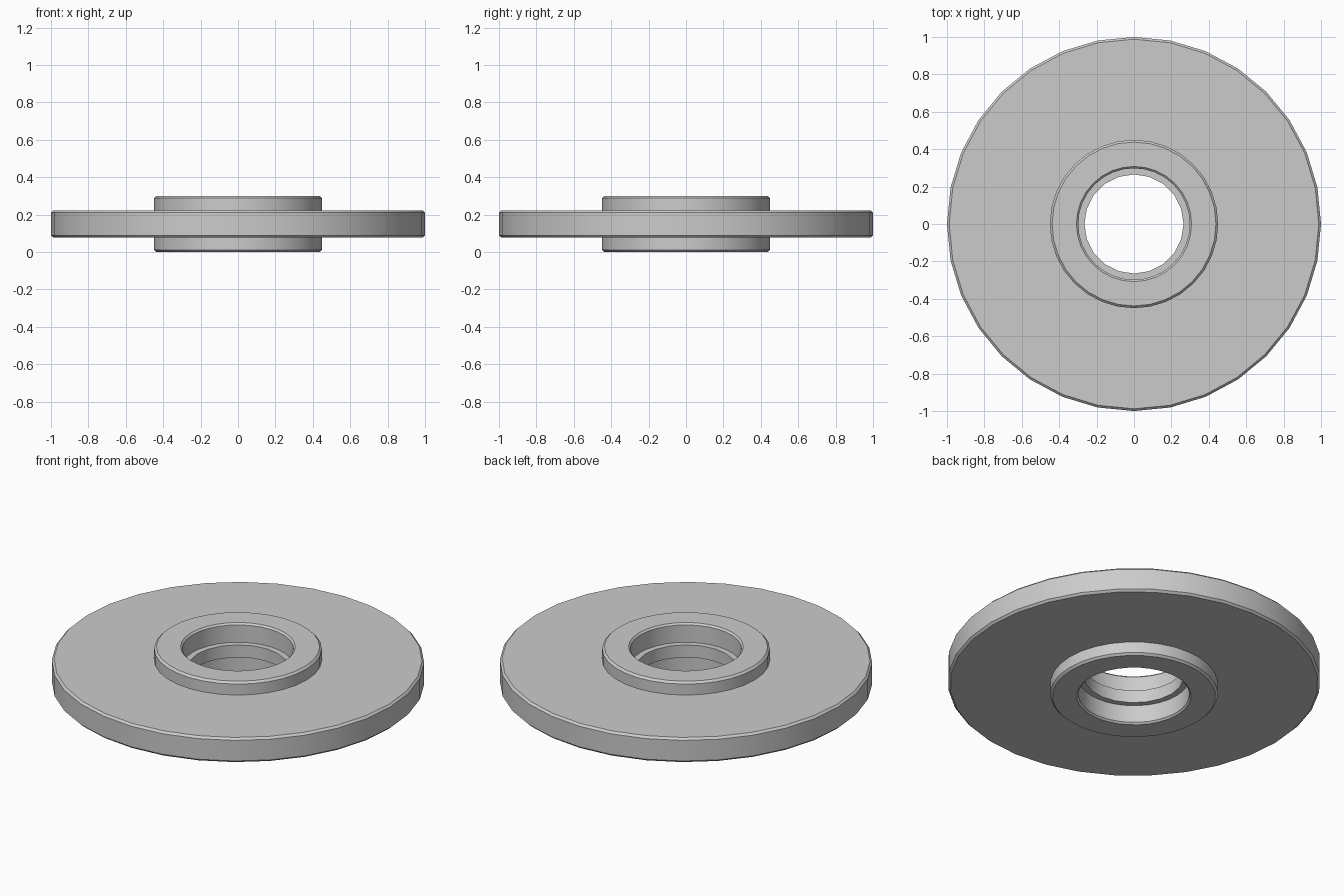
import bpy
import bmesh
import math

cube = bpy.data.objects.get("Cube")
if cube:
    bpy.data.objects.remove(cube)

MID = 0.15  # height of the symmetry plane

grey = bpy.data.materials.new("light_grey")
grey.use_nodes = True
colour = (0.6, 0.6, 0.6, 1)
grey.diffuse_color = colour
grey.node_tree.nodes["Principled BSDF"].inputs["Base Color"].default_value = colour


def lathe(name, profile, sides):
    """Revolve (radius, height) points about z; faces lie to the right of the path."""
    bm = bmesh.new()
    rings = []
    for r, z in profile:
        angles = [math.tau * i / sides for i in range(sides)]
        rings.append([bm.verts.new((r * math.cos(a), r * math.sin(a), z)) for a in angles])
    for low, high in zip(rings, rings[1:]):
        for i in range(sides):
            j = (i + 1) % sides
            bm.faces.new((low[i], low[j], high[j], high[i]))
    mesh = bpy.data.meshes.new(name)
    bm.to_mesh(mesh)
    bm.free()
    mesh.materials.append(grey)
    obj = bpy.data.objects.new(name, mesh)
    bpy.context.collection.objects.link(obj)
    bpy.ops.object.select_all(action="DESELECT")
    obj.select_set(True)
    bpy.context.view_layer.objects.active = obj
    bpy.ops.object.shade_smooth_by_angle(angle=math.radians(25))
    return obj


def mirrored(half):
    """Complete a lower half profile with its reflection above the middle."""
    return half + [(r, 2 * MID - z) for r, z in reversed(half)]


# Wide chamfered disc
lathe("disc", mirrored([(0.435, 0.077), (0.988, 0.077), (1, 0.089)]), 32)

# Hub sleeve with chamfered rims and a straight bore
outer = [(0.298, 0.01), (0.308, 0), (0.438, 0), (0.45, 0.012)]
hub = mirrored(outer)
lathe("hub", hub + hub[:1], 32)

# Narrow retaining ledge inside the bore
ledge = [(0.305, 0.187), (0.265, 0.187), (0.265, 0.113), (0.305, 0.113)]
lathe("bore_ledge", ledge, 20)
